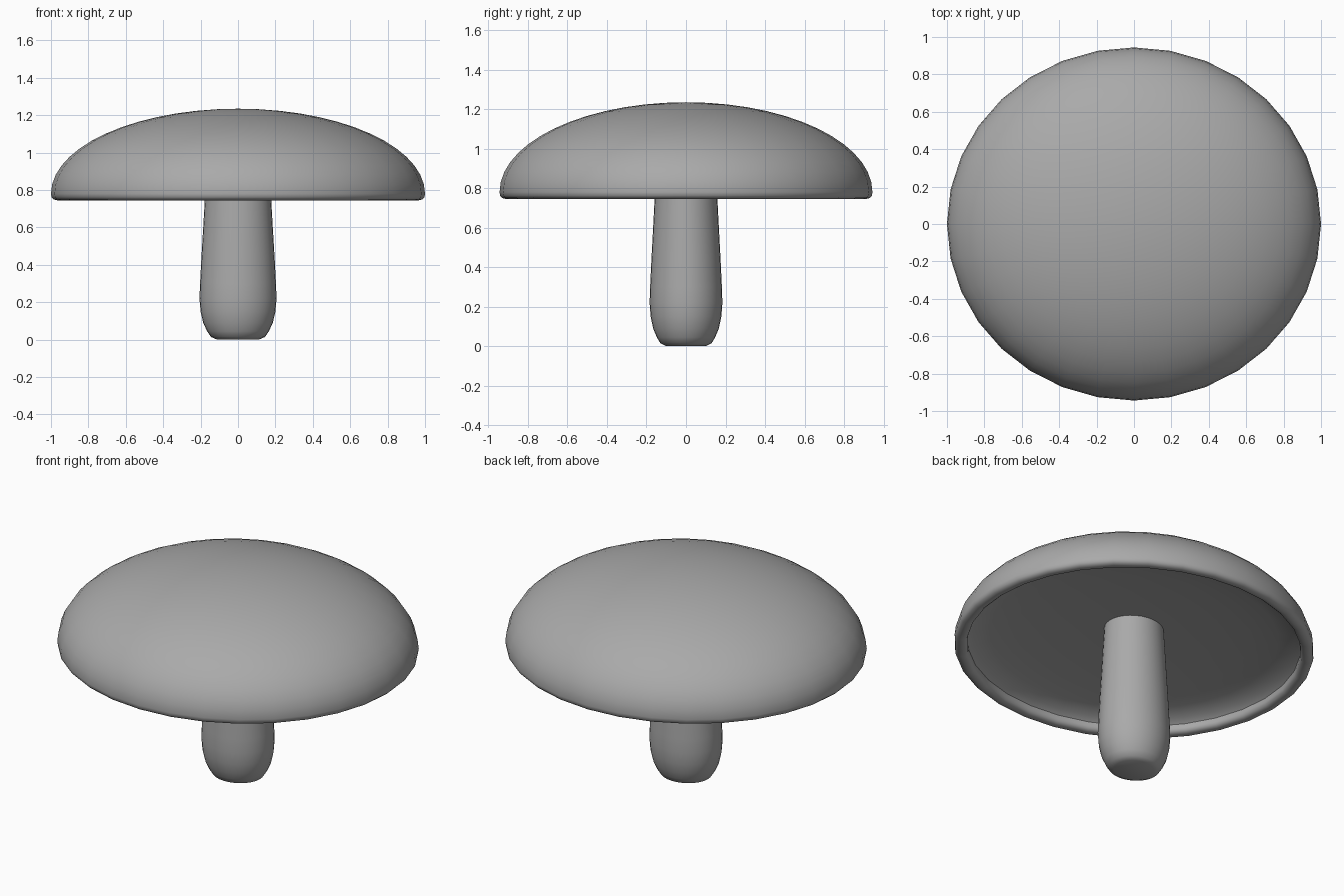
import bpy
import bmesh
from math import sin, cos, pi, radians

cube = bpy.data.objects.get("Cube")
if cube:
    bpy.data.objects.remove(cube, do_unlink=True)

grey = bpy.data.materials.new("plain_grey")
grey.use_nodes = True
colour = (0.4, 0.4, 0.4, 1)
grey.diffuse_color = colour
grey.node_tree.nodes["Principled BSDF"].inputs["Base Color"].default_value = colour


def lathe(name, profile, depth, segments=32):
    """Spin a (radius, height) profile about z, squashed along y by depth."""
    bm = bmesh.new()
    rings = []
    for r, z in profile:
        count = segments if r > 0 else 1
        rings.append([bm.verts.new((r * cos(2 * pi * i / segments),
                                    r * sin(2 * pi * i / segments) * depth, z))
                      for i in range(count)])
    for a, b in zip(rings, rings[1:]):
        for i in range(segments):
            j = (i + 1) % segments
            corners = [a[i % len(a)], a[j % len(a)], b[j % len(b)], b[i % len(b)]]
            bm.faces.new(list(dict.fromkeys(corners)))
    bmesh.ops.recalc_face_normals(bm, faces=bm.faces)
    mesh = bpy.data.meshes.new(name)
    bm.to_mesh(mesh)
    bm.free()
    mesh.materials.append(grey)
    obj = bpy.data.objects.new(name, mesh)
    bpy.context.collection.objects.link(obj)
    bpy.ops.object.select_all(action="DESELECT")
    obj.select_set(True)
    bpy.context.view_layer.objects.active = obj
    bpy.ops.object.shade_smooth_by_angle(angle=radians(50))
    return obj


# Cap: elliptical dome, rolled rim, then a shallow hollow underneath
steps = 14
dome = [(sin(pi / 2 * i / steps), 0.78 + 0.455 * cos(pi / 2 * i / steps))
        for i in range(steps + 1)]
dome[0] = (0, 1.235)
rim = [(0.997, 0.762), (0.985, 0.75), (0.965, 0.745), (0.945, 0.748),
       (0.932, 0.758), (0.927, 0.772), (0.927, 0.795)]
hollow = [(0.927 * cos(pi / 2 * i / 6), 0.795 + 0.09 * sin(pi / 2 * i / 6))
          for i in range(1, 6)] + [(0, 0.885)]
lathe("mushroom_cap", dome + rim + hollow, 0.944)

# Stem: rounded foot, widest low down, tapering into the cap
stem = [(0, 0), (0.115, 0.002), (0.145, 0.015), (0.165, 0.045), (0.186, 0.09),
        (0.2, 0.15), (0.206, 0.22), (0.203, 0.3), (0.195, 0.45),
        (0.186, 0.6), (0.178, 0.74), (0.168, 0.9), (0, 0.92)]
lathe("mushroom_stem", stem, 0.895)
